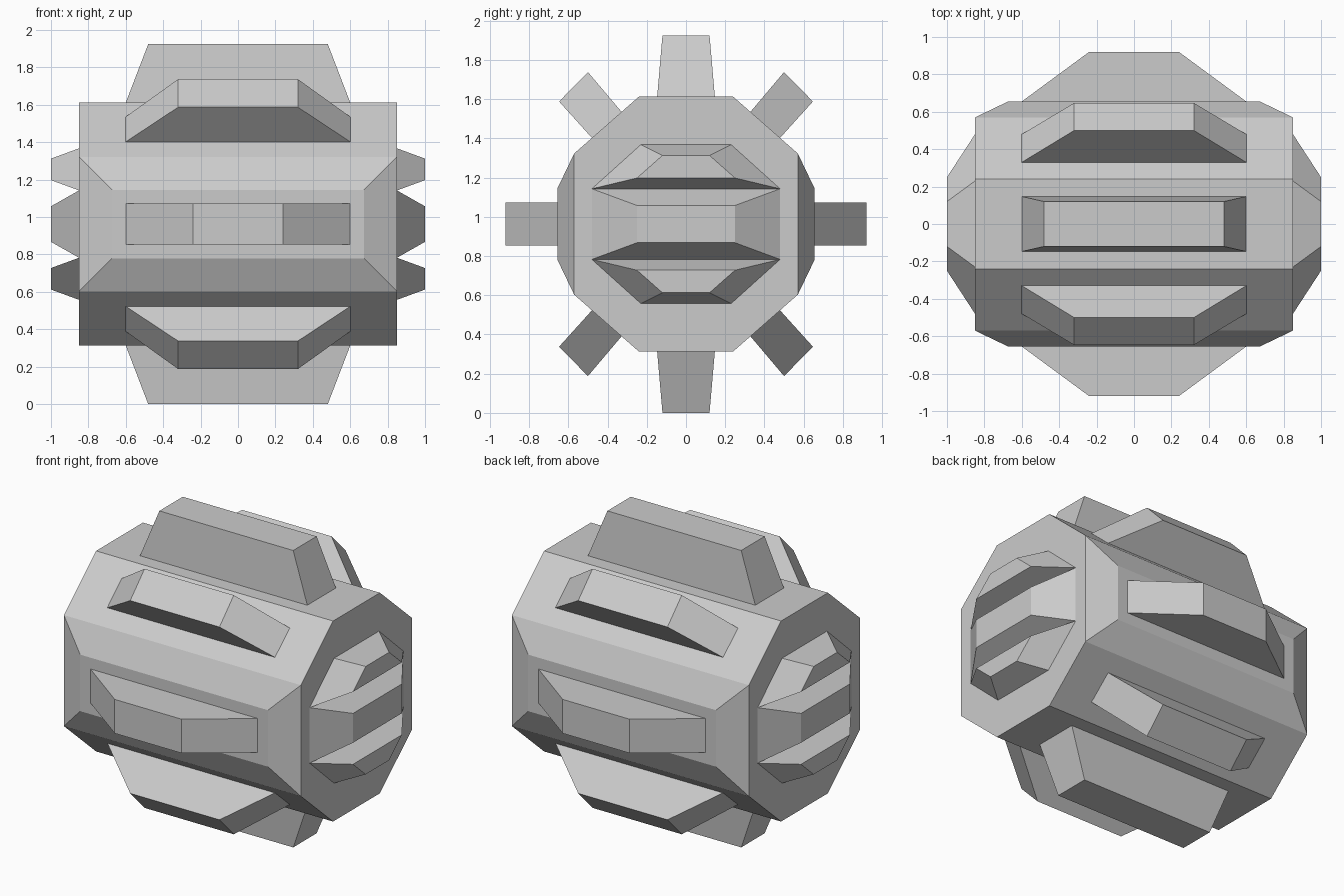
import bpy
import bmesh
from mathutils import Vector

if "Cube" in bpy.data.objects:
    bpy.data.objects.remove(bpy.data.objects["Cube"], do_unlink=True)

MID = 0.9625  # height of the body's axis

grey = bpy.data.materials.new("light_grey")
grey.use_nodes = True
colour = (0.6, 0.6, 0.6, 1)
grey.diffuse_color = colour
grey.node_tree.nodes["Principled BSDF"].inputs["Base Color"].default_value = colour


def finish(name, bm):
    bmesh.ops.recalc_face_normals(bm, faces=bm.faces)
    mesh = bpy.data.meshes.new(name)
    bm.to_mesh(mesh)
    bm.free()
    mesh.materials.append(grey)
    obj = bpy.data.objects.new(name, mesh)
    obj.location.z = MID
    bpy.context.collection.objects.link(obj)


def loft(base, tip, sink=0.0):
    """Closed solid between two matching loops; the base may sink into the body."""
    bm = bmesh.new()
    base, tip = [Vector(p) for p in base], [Vector(p) for p in tip]
    base = [b + (b - t) * sink for b, t in zip(base, tip)]
    low = [bm.verts.new(p) for p in base]
    top = [bm.verts.new(p) for p in tip]
    bm.faces.new(low)
    bm.faces.new(top)
    for i in range(len(low)):
        j = (i + 1) % len(low)
        bm.faces.new((low[i], low[j], top[j], top[i]))
    return bm


def bar(a, b, half):
    """Rectangle spanning two (y, z) points and +-half in x."""
    return [(-half, *a), (half, *a), (half, *b), (-half, *b)]


# Octagonal body with raised front and back panels
quarter = [(0.57, 0.36), (0.24, 0.65)]
section = quarter + [(-y, z) for y, z in reversed(quarter)]
section += [(-y, -z) for y, z in section]
bm = loft([(-0.85, *p) for p in section], [(0.85, *p) for p in section])
bmesh.ops.recalc_face_normals(bm, faces=bm.faces)
panels = [f for f in bm.faces if abs(f.normal.y) > 0.99]
bmesh.ops.inset_individual(bm, faces=panels, thickness=0.25, depth=0.085)
finish("body", bm)

# Straight fins on the top, bottom, front and back
for s, vert, horiz in ((1, "top", "back"), (-1, "bottom", "front")):
    finish(vert + "_fin", loft(bar((-0.147, s * 0.65), (0.147, s * 0.65), 0.6),
                               bar((-0.12, s * MID), (0.12, s * MID), 0.48), 0.1))
    finish(horiz + "_fin", loft(bar((s * 0.655, -0.11), (s * 0.655, 0.11), 0.6),
                                bar((s * 0.92, -0.11), (s * 0.92, 0.11), 0.24), 0.1))

# Diagonal fins on the sloping sides
for sy, side in ((-1, "front"), (1, "back")):
    for sz, level in ((1, "upper"), (-1, "lower")):
        base = bar((sy * 0.33, sz * 0.574), (sy * 0.48, sz * 0.44), 0.6)
        tip = bar((sy * 0.5, sz * 0.775), (sy * 0.647, sz * 0.625), 0.32)
        finish(f"{level}_{side}_fin", loft(base, tip, 0.1))


def end_plate(x, z0, z1, w0, w1):
    """Trapezium on an end plane, w0 and w1 being half widths."""
    return [(x, -w0, z0), (x, w0, z0), (x, w1, z1), (x, -w1, z1)]


# Three tapered ridges on each end
for sx, side in ((1, "left"), (-1, "right")):
    finish(side + "_middle_ridge",
           loft(end_plate(sx * 0.85, -0.18, 0.18, 0.48, 0.48),
                end_plate(sx, -0.095, 0.095, 0.25, 0.25), 0.1))
    for sz, level in ((1, "upper"), (-1, "lower")):
        finish(f"{side}_{level}_ridge",
               loft(end_plate(sx * 0.85, sz * 0.18, sz * 0.405, 0.48, 0.23),
                    end_plate(sx, sz * 0.235, sz * 0.35, 0.25, 0.12), 0.1))
